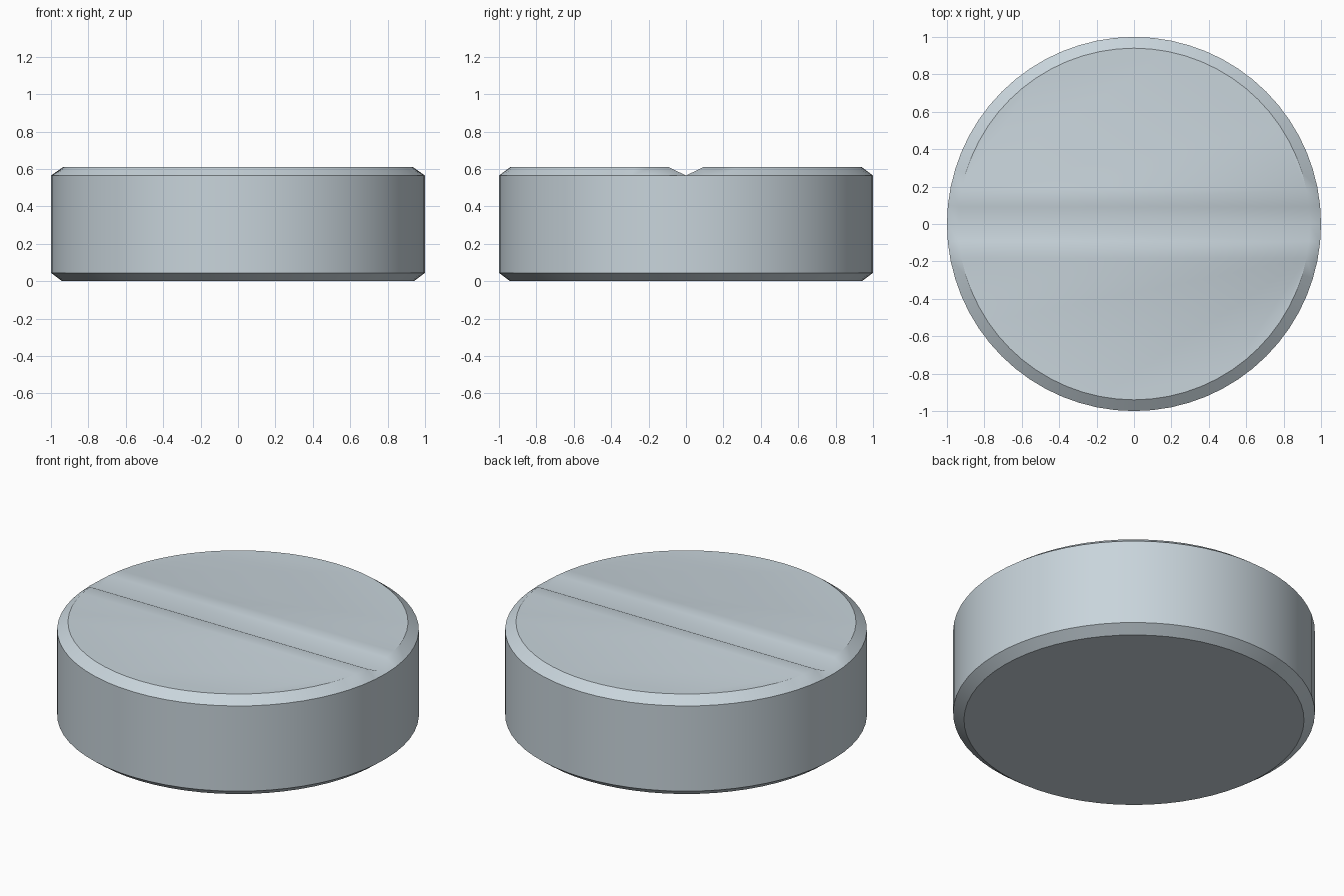
import bpy, bmesh, math

if "Cube" in bpy.data.objects:
    bpy.data.objects.remove(bpy.data.objects["Cube"])

SEG = 64
PROFILE = [(0.94, 0.0), (1.0, 0.045), (1.0, 0.565), (0.94, 0.61)]

bm = bmesh.new()

# Bevelled disc body: stacked rings
rings = []
for r, z in PROFILE:
    rings.append([bm.verts.new((r * math.cos(2 * math.pi * i / SEG),
                                r * math.sin(2 * math.pi * i / SEG), z))
                  for i in range(SEG)])
for a, b in zip(rings, rings[1:]):
    for i in range(SEG):
        j = (i + 1) % SEG
        bm.faces.new((a[i], a[j], b[j], b[i]))
bm.faces.new(rings[0][::-1])

# Score groove: drop the two rim points on the x axis
top, h = rings[3], SEG // 2
for i in (0, h):
    top[i].co.z = 0.565

# Top: two flat halves and two groove slopes
bm.faces.new(top[1:h])
bm.faces.new(top[h + 1:])
bm.faces.new((top[0], top[1], top[h - 1], top[h]))
bm.faces.new((top[h], top[h + 1], top[SEG - 1], top[0]))

# Smooth shading, rims stay crisp except where the groove runs out
for f in bm.faces:
    f.smooth = True
for ring in rings:
    for i in range(SEG):
        e = bm.edges.get((ring[i], ring[(i + 1) % SEG]))
        if ring is not top or max(abs(v.co.y) for v in e.verts) > 0.2:
            e.smooth = False

mesh = bpy.data.meshes.new("scored_tablet")
bm.to_mesh(mesh)
bm.free()
mat = bpy.data.materials.new("pale grey")
mat.diffuse_color = (0.58, 0.66, 0.71, 1)
mat.use_nodes = True
mat.node_tree.nodes["Principled BSDF"].inputs["Base Color"].default_value = mat.diffuse_color
mesh.materials.append(mat)
bpy.context.collection.objects.link(bpy.data.objects.new("scored_tablet", mesh))
